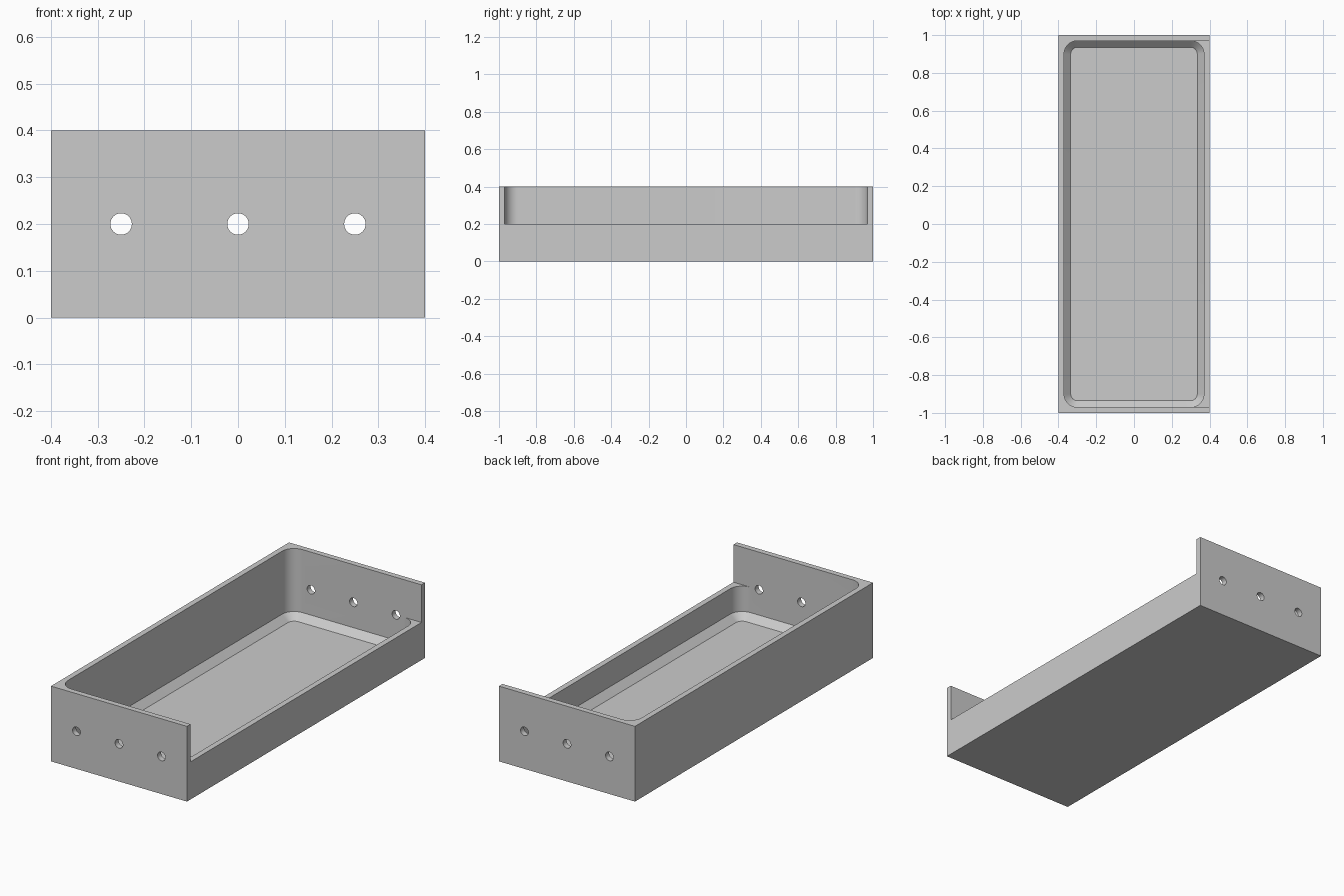
import bpy, bmesh, math
from mathutils import Matrix

cube = bpy.data.objects.get("Cube")
if cube:
    bpy.data.objects.remove(cube, do_unlink=True)

HALF_X, HALF_Y, HEIGHT = 0.4, 1.0, 0.4
WALL, CHAMFER, RADIUS = 0.03, 0.035, 0.07

grey = bpy.data.materials.new("light grey")
grey.use_nodes = True
colour = (0.6, 0.6, 0.6, 1)
grey.diffuse_color = colour
grey.node_tree.nodes["Principled BSDF"].inputs["Base Color"].default_value = colour


def make_object(name, bm):
    bmesh.ops.recalc_face_normals(bm, faces=bm.faces)
    mesh = bpy.data.meshes.new(name)
    bm.to_mesh(mesh)
    bm.free()
    obj = bpy.data.objects.new(name, mesh)
    mesh.materials.append(grey)
    bpy.context.collection.objects.link(obj)
    return obj


def box(name, low, high):
    bm = bmesh.new()
    bmesh.ops.create_cube(bm, size=1)
    for v in bm.verts:
        v.co = [a + (b - a) * (c + 0.5) for a, b, c in zip(low, high, v.co)]
    return make_object(name, bm)


def rounded_ring(bm, inset, z, steps=12):
    """Rounded rectangle of vertices, inset from the inner wall."""
    r = RADIUS - inset
    cx, cy = HALF_X - WALL - RADIUS, HALF_Y - WALL - RADIUS
    ring = []
    for i, (sx, sy) in enumerate([(1, 1), (-1, 1), (-1, -1), (1, -1)]):
        for k in range(steps + 1):
            a = math.pi / 2 * (i + k / steps)
            ring.append(bm.verts.new((sx * cx + r * math.cos(a), sy * cy + r * math.sin(a), z)))
    return ring


def cut(target, cutter):
    mod = target.modifiers.new(cutter.name, 'BOOLEAN')
    mod.operation = 'DIFFERENCE'
    mod.solver = 'EXACT'
    mod.object = cutter
    bpy.context.view_layer.objects.active = target
    bpy.ops.object.modifier_apply(modifier=mod.name)
    bpy.data.objects.remove(cutter, do_unlink=True)


# Outer block of the tray
tray = box("open_tray", (-HALF_X, -HALF_Y, 0), (HALF_X, HALF_Y, HEIGHT))

# Rounded cavity with a chamfer round the floor
bm = bmesh.new()
rings = [rounded_ring(bm, CHAMFER, WALL), rounded_ring(bm, 0, WALL + CHAMFER),
         rounded_ring(bm, 0, HEIGHT + 0.1)]
for low, high in zip(rings, rings[1:]):
    n = len(low)
    for i in range(n):
        j = (i + 1) % n
        bm.faces.new((low[i], low[j], high[j], high[i]))
bm.faces.new(rings[0])
bm.faces.new(rings[-1])
cut(tray, make_object("cavity_cutter", bm))

# Lowered left side wall, open between the two end walls
inner_y = HALF_Y - WALL
cut(tray, box("side_opening_cutter", (HALF_X - WALL - RADIUS, -inner_y, HEIGHT / 2),
              (HALF_X + 0.1, inner_y, HEIGHT + 0.1)))

# Three holes through both end walls
bm = bmesh.new()
for x in (-0.25, 0, 0.25):
    bmesh.ops.create_cone(bm, cap_ends=True, segments=32, radius1=0.023, radius2=0.023, depth=2.4,
                          matrix=Matrix.Translation((x, 0, HEIGHT / 2)) @ Matrix.Rotation(math.pi / 2, 4, 'X'))
cut(tray, make_object("hole_cutter", bm))

# Smooth corners, crisp edges
bpy.ops.object.select_all(action='DESELECT')
tray.select_set(True)
bpy.context.view_layer.objects.active = tray
bpy.ops.object.shade_smooth_by_angle(angle=math.radians(30))
